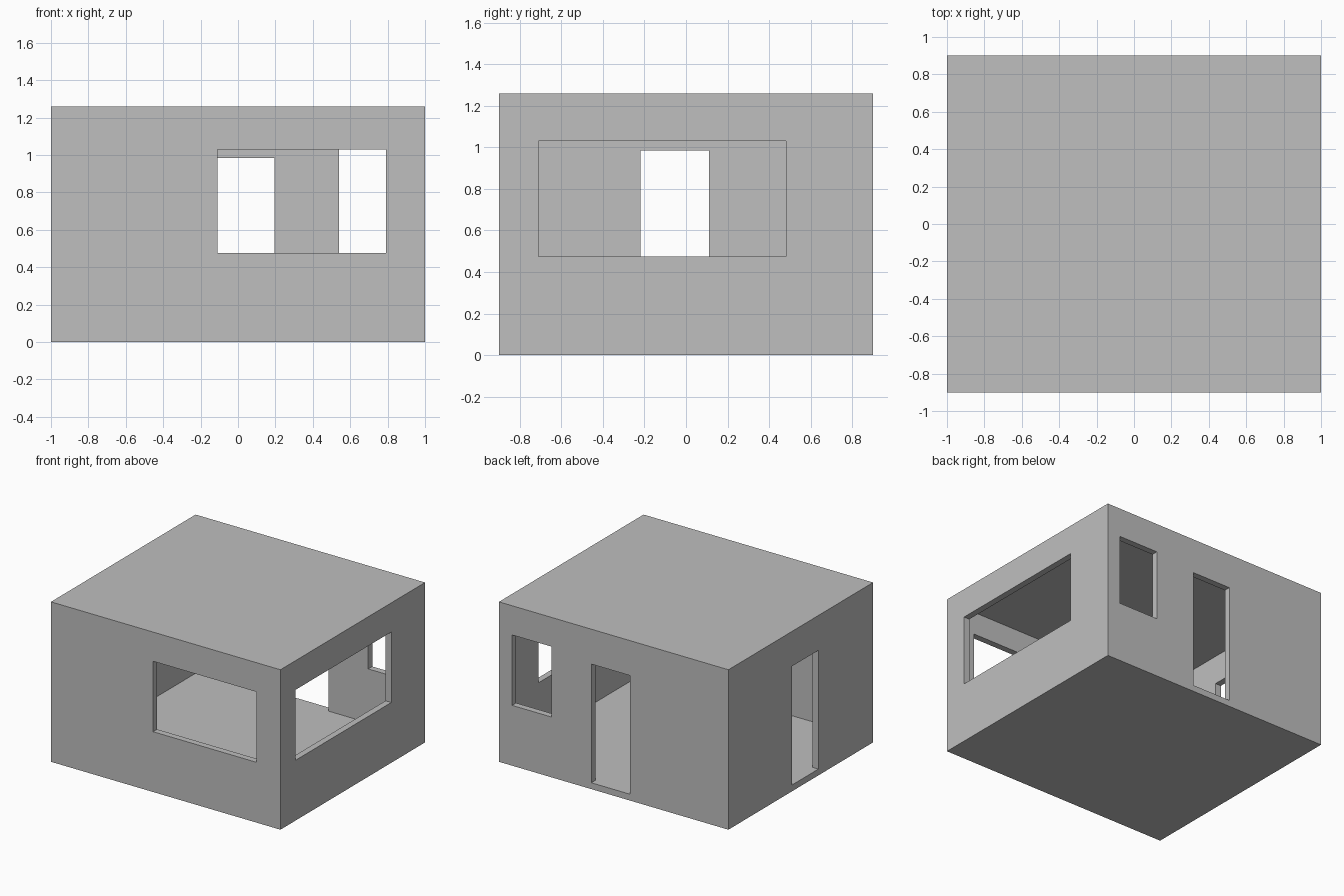
import bpy
import bmesh
from mathutils import Matrix, Vector

cube = bpy.data.objects.get("Cube")
if cube:
    bpy.data.objects.remove(cube, do_unlink=True)

# Overall dimensions
X, Y, H = 1.0, 0.9, 1.26
WALL = 0.05
SILL, WINDOW_TOP, DOOR_TOP = 0.475, 1.03, 0.985

plaster = bpy.data.materials.new("plain grey")
plaster.use_nodes = True
grey = (0.52, 0.52, 0.52, 1)
plaster.diffuse_color = grey
plaster.node_tree.nodes["Principled BSDF"].inputs["Base Color"].default_value = grey


def box(name, low, high):
    """Box object spanning two opposite corners."""
    low, high = Vector(low), Vector(high)
    bm = bmesh.new()
    size = Matrix.Diagonal((*(high - low), 1))
    bmesh.ops.create_cube(bm, size=1, matrix=Matrix.Translation((low + high) / 2) @ size)
    mesh = bpy.data.meshes.new(name)
    bm.to_mesh(mesh)
    bm.free()
    mesh.materials.append(plaster)
    obj = bpy.data.objects.new(name, mesh)
    bpy.context.collection.objects.link(obj)
    return obj


def carve(obj, cutter):
    """Subtract the cutter, keep the result as plain mesh, discard the cutter."""
    cutter.hide_render = True
    mod = obj.modifiers.new("carve", 'BOOLEAN')
    mod.operation, mod.solver, mod.object = 'DIFFERENCE', 'EXACT', cutter
    bpy.context.view_layer.update()
    graph = bpy.context.evaluated_depsgraph_get()
    mesh = bpy.data.meshes.new_from_object(obj.evaluated_get(graph))
    obj.modifiers.clear()
    obj.data = mesh
    bpy.data.objects.remove(cutter, do_unlink=True)


# Solid block hollowed into a room with floor, walls and roof
house = box("house_shell", (-X, -Y, 0), (X, Y, H))
carve(house, box("room", (WALL - X, WALL - Y, WALL), (X - WALL, Y - WALL, H - WALL)))

# Openings run from outside the wall to just inside the room
OUT, IN = 0.1, 0.1
front, back = (-Y - OUT, -Y + IN), (Y - IN, Y + OUT)
right, left = (-X - OUT, -X + IN), (X - IN, X + OUT)
window, door = (SILL, WINDOW_TOP), (WALL, DOOR_TOP)

openings = {
    "front_window": ((-0.11, 0.79), front, window),
    "left_window": (left, (-0.71, 0.48), window),
    "back_window": ((0.54, 0.885), back, window),
    "back_door": ((-0.14, 0.195), back, door),
    "right_door": (right, (-0.22, 0.11), door),
}
for name, spans in openings.items():
    low, high = zip(*spans)
    carve(house, box(name, low, high))
